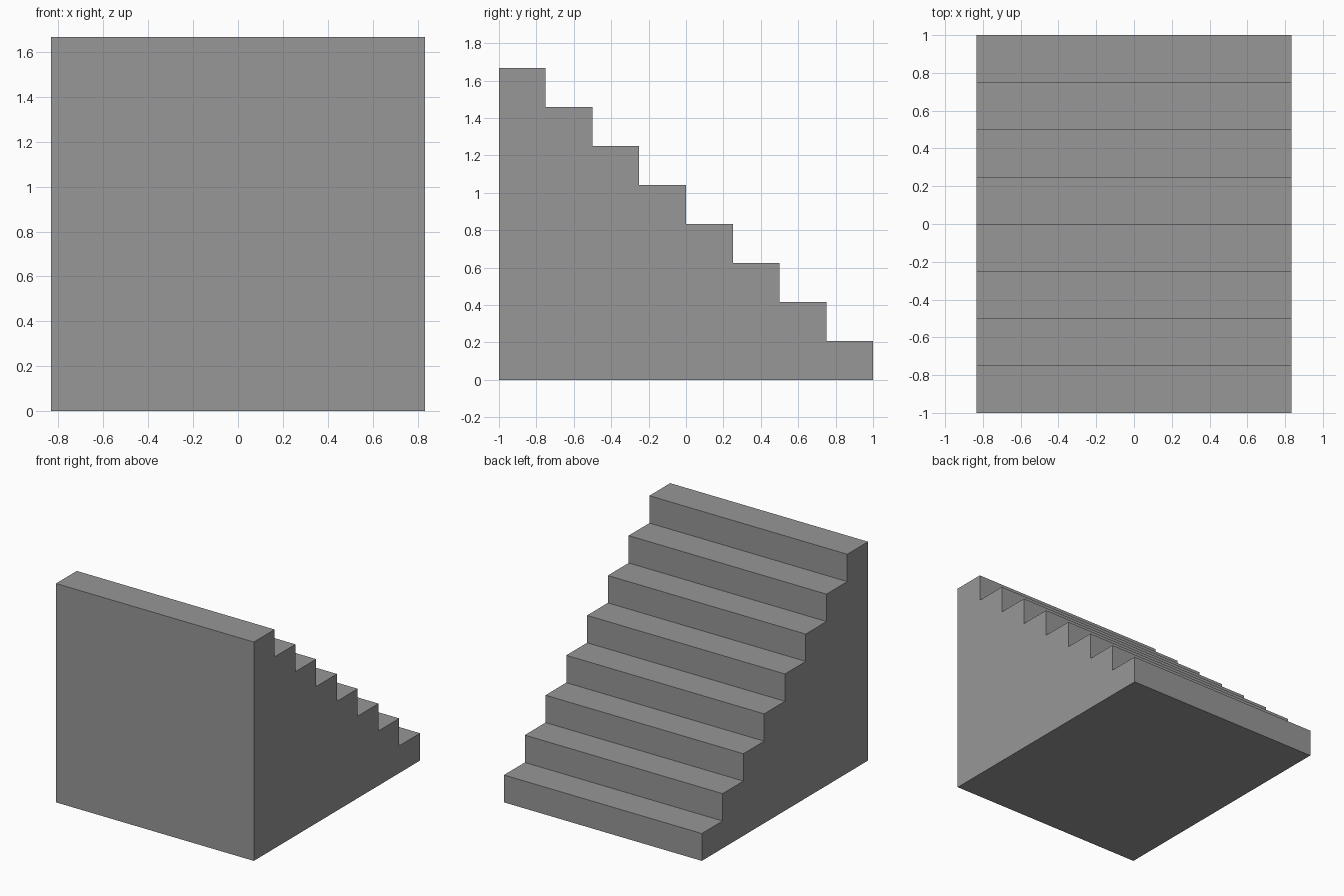
import bpy
import bmesh

STEPS = 8
WIDTH = 5 / 3
HEIGHT = 5 / 3
DEPTH = 2.0
TREAD = DEPTH / STEPS
RISER = HEIGHT / STEPS

cube = bpy.data.objects.get("Cube")
if cube:
    bpy.data.objects.remove(cube, do_unlink=True)

# Plain grey material
grey = bpy.data.materials.new("stone_grey")
grey.use_nodes = True
colour = (0.31, 0.31, 0.31, 1)
grey.diffuse_color = colour
grey.node_tree.nodes["Principled BSDF"].inputs["Base Color"].default_value = colour

# Stepped side profile: tall wall at the front, steps descending to the back
profile = [(DEPTH / 2, 0), (-DEPTH / 2, 0)]
for i in range(STEPS):
    z = HEIGHT - i * RISER
    y = -DEPTH / 2 + i * TREAD
    profile += [(y, z), (y + TREAD, z)]

# Solid staircase: the profile extruded across the width
bm = bmesh.new()
side = bm.faces.new([bm.verts.new((-WIDTH / 2, y, z)) for y, z in profile])
extruded = bmesh.ops.extrude_face_region(bm, geom=[side], use_keep_orig=True)
moved = [g for g in extruded["geom"] if isinstance(g, bmesh.types.BMVert)]
bmesh.ops.translate(bm, verts=moved, vec=(WIDTH, 0, 0))
bmesh.ops.recalc_face_normals(bm, faces=bm.faces)

mesh = bpy.data.meshes.new("staircase")
bm.to_mesh(mesh)
bm.free()
mesh.materials.append(grey)
staircase = bpy.data.objects.new("staircase", mesh)
bpy.context.collection.objects.link(staircase)
